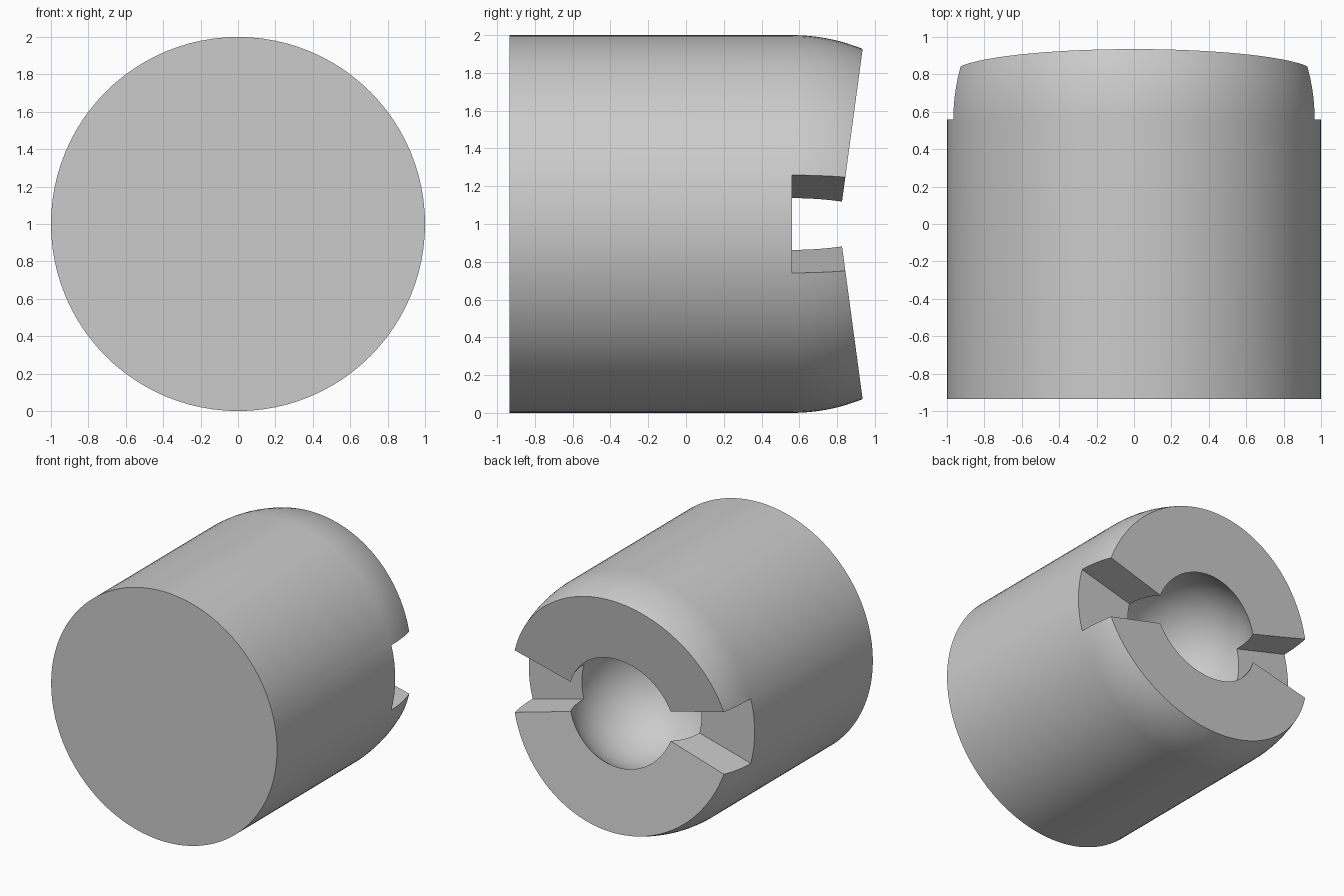
import bpy, bmesh, math
from mathutils import Matrix, Vector

if "Cube" in bpy.data.objects:
    bpy.data.objects.remove(bpy.data.objects["Cube"], do_unlink=True)

SEGMENTS = 96
FRONT, DOME = -0.935, 0.56      # front face, and centre of the dome and socket
CENTRE = Vector((0, DOME, 1))

grey = bpy.data.materials.new("light grey")
grey.use_nodes = True
colour = (0.6, 0.6, 0.6, 1)
grey.diffuse_color = colour
grey.node_tree.nodes["Principled BSDF"].inputs["Base Color"].default_value = colour


def make_object(name, bm):
    bmesh.ops.recalc_face_normals(bm, faces=bm.faces)
    mesh = bpy.data.meshes.new(name)
    bm.to_mesh(mesh)
    bm.free()
    mesh.materials.append(grey)
    obj = bpy.data.objects.new(name, mesh)
    bpy.context.collection.objects.link(obj)
    return obj


def prism(name, points, depth):
    """Closed prism from a flat outline pushed along a vector."""
    bm = bmesh.new()
    face = bm.faces.new([bm.verts.new(p) for p in points])
    result = bmesh.ops.extrude_face_region(bm, geom=[face], use_keep_orig=True)
    moved = [g for g in result["geom"] if isinstance(g, bmesh.types.BMVert)]
    bmesh.ops.translate(bm, verts=moved, vec=depth)
    return make_object(name, bm)


# Body: a round bar with a domed back end, turned around the y axis
profile = [(0, FRONT), (1, FRONT), (1, DOME)]
for i in range(1, 13):
    a = math.radians(2.5 * i)
    profile.append((math.cos(a), DOME + math.sin(a)))
profile.append((0, profile[-1][1]))
bm = bmesh.new()
verts = [bm.verts.new((r, y, 1)) for r, y in profile]
edges = [bm.edges.new(pair) for pair in zip(verts, verts[1:])]
bmesh.ops.spin(bm, geom=verts + edges, cent=CENTRE, axis=(0, 1, 0),
               angle=math.tau, steps=SEGMENTS, use_duplicate=False)
bmesh.ops.remove_doubles(bm, verts=bm.verts, dist=0.0001)
bmesh.ops.dissolve_limit(bm, angle_limit=0.001, verts=bm.verts, edges=bm.edges)
body = make_object("slotted_body", bm)

# Back face: two planes that slope inwards to the middle
outline = [(-1.2, 0.972), (0, 0.81), (1.2, 0.972), (1.2, 1.6), (-1.2, 1.6)]
cutters = [prism("back_face_cutter", [(-1.5, y, 1 + z) for z, y in outline], (3, 0, 0))]

# Slots: one wedge on each side, widening outwards from the middle
spread = math.tan(math.radians(15))
for side, label in ((1, "left"), (-1, "right")):
    corners = [(0.1, -1), (1.3, -1), (1.3, 1), (0.1, 1)]
    points = [(side * x, DOME, 1 + s * x * spread) for x, s in corners]
    cutters.append(prism(label + "_slot_cutter", points, (0, 0.9, 0)))

# Socket: a round hollow in the middle of the back
bm = bmesh.new()
place = Matrix.Translation(CENTRE) @ Matrix.Rotation(math.pi / 2, 4, "X")
bmesh.ops.create_uvsphere(bm, u_segments=64, v_segments=32, radius=0.53, matrix=place)
cutters.append(make_object("socket_cutter", bm))

# Cut the body, then smooth the round surfaces
bpy.context.view_layer.objects.active = body
for cutter in cutters:
    cut = body.modifiers.new(cutter.name, "BOOLEAN")
    cut.operation = "DIFFERENCE"
    cut.solver = "EXACT"
    cut.object = cutter
    bpy.ops.object.modifier_apply(modifier=cut.name)
for cutter in cutters:
    bpy.data.objects.remove(cutter, do_unlink=True)

bpy.ops.object.select_all(action="DESELECT")
body.select_set(True)
bpy.ops.object.shade_smooth_by_angle(angle=math.radians(25))
